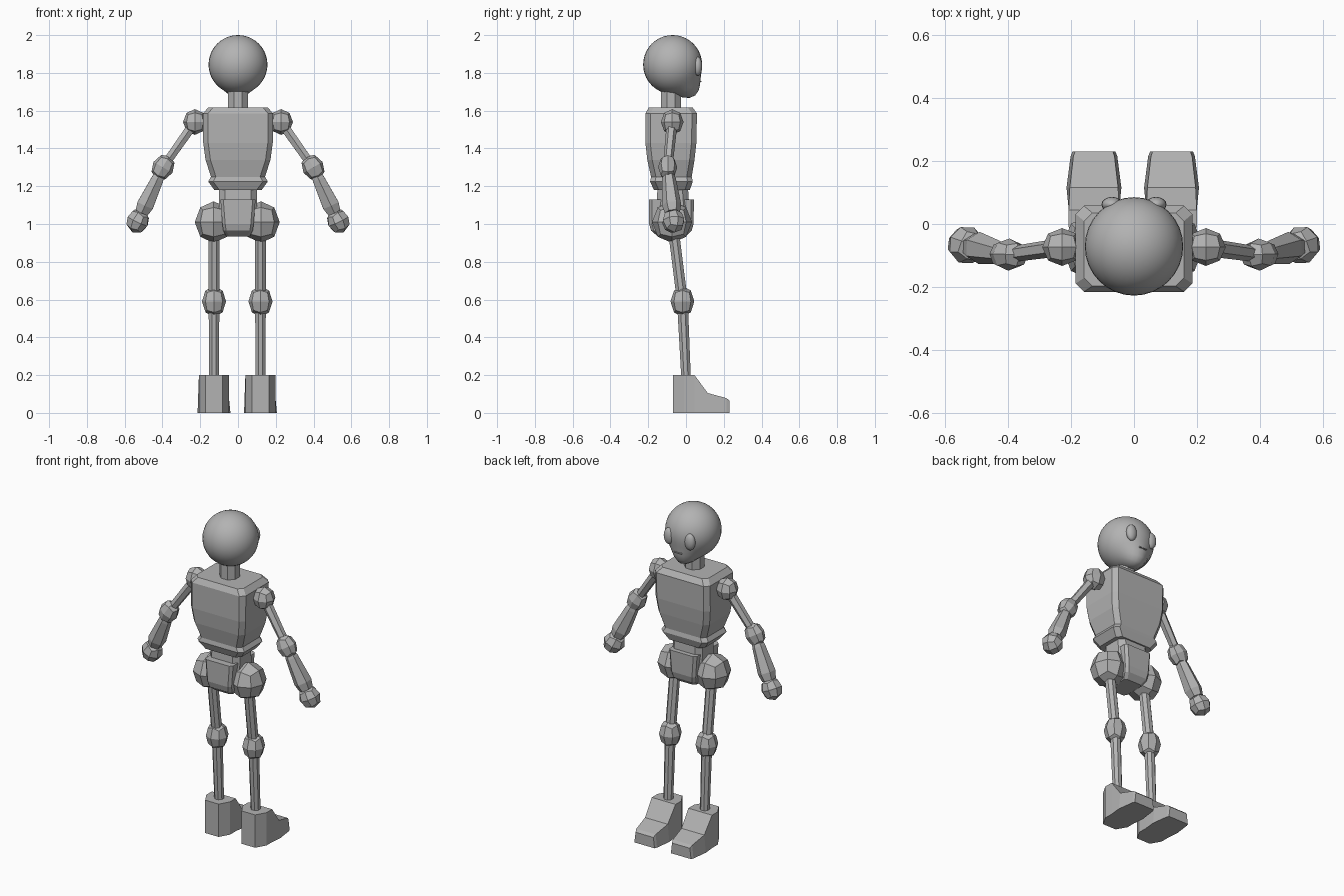
import bpy, bmesh, math
from mathutils import Vector

if "Cube" in bpy.data.objects:
    bpy.data.objects.remove(bpy.data.objects["Cube"])

grey = bpy.data.materials.new("matte_grey")
grey.diffuse_color = (0.45, 0.45, 0.45, 1)
grey.use_nodes = True
grey.node_tree.nodes["Principled BSDF"].inputs["Base Color"].default_value = grey.diffuse_color


def finish(name, bm, smooth=False):
    bmesh.ops.recalc_face_normals(bm, faces=bm.faces)
    mesh = bpy.data.meshes.new(name)
    for f in bm.faces:
        f.smooth = smooth
    bm.to_mesh(mesh)
    bm.free()
    mesh.materials.append(grey)
    obj = bpy.data.objects.new(name, mesh)
    bpy.context.collection.objects.link(obj)
    return obj


def skin(name, rings):
    """Closed loft through rings of equal point count."""
    bm = bmesh.new()
    loops = [[bm.verts.new(p) for p in ring] for ring in rings]
    n = len(loops[0])
    for a, b in zip(loops, loops[1:]):
        for i in range(n):
            j = (i + 1) % n
            bm.faces.new((a[i], a[j], b[j], b[i]))
    bm.faces.new(loops[0])
    bm.faces.new(loops[-1])
    return finish(name, bm)


def block(name, sections, c):
    """Stack of chamfered rectangles: (z, half width, y back, y front)."""
    rings = []
    for z, w, y0, y1 in sections:
        rings.append([(w - c, y0, z), (w, y0 + c, z), (w, y1 - c, z), (w - c, y1, z),
                      (c - w, y1, z), (-w, y1 - c, z), (-w, y0 + c, z), (c - w, y0, z)])
    return skin(name, rings)


def rod(name, a, b, stops, sides):
    """Faceted limb from a to b; stops are (fraction, radius)."""
    a, b = Vector(a), Vector(b)
    d = b - a
    side = d.cross(Vector((0, 1, 0))).normalized()
    fwd = side.cross(d).normalized()
    rings = []
    for t, r in stops:
        ring = []
        for i in range(sides):
            ang = 2 * math.pi * (i + 0.5) / sides
            ring.append(a + d * t + r * (side * math.cos(ang) + fwd * math.sin(ang)))
        rings.append(ring)
    return skin(name, rings)


def ball(name, centre, radii, axis=(0, 0, 1)):
    """Joint made from a rounded cube with 24 faces."""
    bm = bmesh.new()
    bmesh.ops.create_cube(bm, size=2)
    bmesh.ops.subdivide_edges(bm, edges=bm.edges[:], cuts=1, use_grid_fill=True)
    q = Vector((0, 0, 1)).rotation_difference(Vector(axis))
    for v in bm.verts:
        p = v.co.normalized()
        v.co = q @ Vector(p[i] * radii[i] for i in range(3)) + Vector(centre)
    return finish(name, bm)


# Head with a chin drawn forward and down
bm = bmesh.new()
bmesh.ops.create_uvsphere(bm, u_segments=32, v_segments=20, radius=1)
chin = Vector((0, 0.115, -0.165)).normalized()
for v in bm.verts:
    w = max(0, v.co.normalized().dot(chin)) ** 12
    v.co = v.co * 0.156 * (1 + 0.3 * w) + Vector((0, -0.071, 1.844))
finish("head", bm, True)

# Eyes
for s, side in ((-1, "left"), (1, "right")):
    bm = bmesh.new()
    bmesh.ops.create_uvsphere(bm, u_segments=16, v_segments=10, radius=1)
    for v in bm.verts:
        v.co = Vector((v.co.x * 0.033 + s * 0.07, v.co.y * 0.024 + 0.062,
                       v.co.z * 0.05 + 1.835))
    finish(side + "_eye", bm, True)

# Mouth
bm = bmesh.new()
bmesh.ops.create_cube(bm, size=1)
for v in bm.verts:
    v.co = Vector((v.co.x * 0.05, v.co.y * 0.009 + 0.077, v.co.z * 0.005 + 1.755))
finish("mouth", bm)

# Neck, chest, waist and pelvis
rod("neck", (0, -0.08, 1.58), (0, -0.08, 1.74), [(0, 0.057), (1, 0.057)], 8)
block("chest", [(1.18, 0.125, -0.17, 0.02), (1.225, 0.158, -0.19, 0.036),
                (1.25, 0.143, -0.185, 0.03), (1.34, 0.172, -0.205, 0.045),
                (1.43, 0.184, -0.215, 0.055), (1.585, 0.185, -0.215, 0.058),
                (1.617, 0.158, -0.197, 0.035)], 0.026)
block("waist", [(1.05, 0.1, -0.16, 0.02), (1.2, 0.1, -0.15, 0.01)], 0.03)
block("pelvis", [(0.935, 0.062, -0.15, 0.0), (0.965, 0.078, -0.185, 0.03),
                 (1.0, 0.083, -0.195, 0.04), (1.13, 0.093, -0.195, 0.042)], 0.015)

for s, side in ((-1, "left_"), (1, "right_")):
    # Arm
    shoulder = Vector((s * 0.228, -0.073, 1.54))
    elbow = Vector((s * 0.397, -0.097, 1.3))
    hand = Vector((s * 0.531, -0.067, 1.015))
    ball(side + "shoulder", shoulder, (0.063, 0.06, 0.068))
    rod(side + "upper_arm", shoulder, elbow, [(0, 0.029), (1, 0.025)], 6)
    ball(side + "elbow", elbow, (0.058, 0.051, 0.072), (elbow - shoulder) + (hand - elbow))
    rod(side + "forearm", elbow, hand,
        [(0.1, 0.028), (0.22, 0.037), (0.7, 0.051), (0.84, 0.04)], 6)
    ball(side + "hand", hand, (0.062, 0.061, 0.066), hand - elbow)

    # Leg
    x = s * 0.123 - 0.004
    hip, knee, ankle = (x, -0.072, 1.01), (x, -0.019, 0.59), (x, 0.002, 0.15)
    ball(side + "hip", (x + s * 0.002, -0.074, 1.01), (0.1, 0.106, 0.11))
    rod(side + "thigh", hip, knee, [(0, 0.031), (1, 0.031)], 8)
    ball(side + "knee", knee, (0.064, 0.063, 0.082))
    rod(side + "shin", knee, ankle, [(0, 0.031), (1, 0.027)], 8)

    # Boot with chamfered heel and low toe: (y, half width, height)
    profile = [(-0.07, 0.045, 0.2), (-0.01, 0.08, 0.2), (0.045, 0.08, 0.2),
               (0.115, 0.087, 0.105), (0.215, 0.074, 0.078), (0.23, 0.068, 0.064)]
    skin(side + "foot", [[(x - w, y, 0), (x + w, y, 0),
                          (x + w * (1 if y < 0.1 else 0.88), y, h),
                          (x - w * (1 if y < 0.1 else 0.88), y, h)]
                         for y, w, h in profile])
